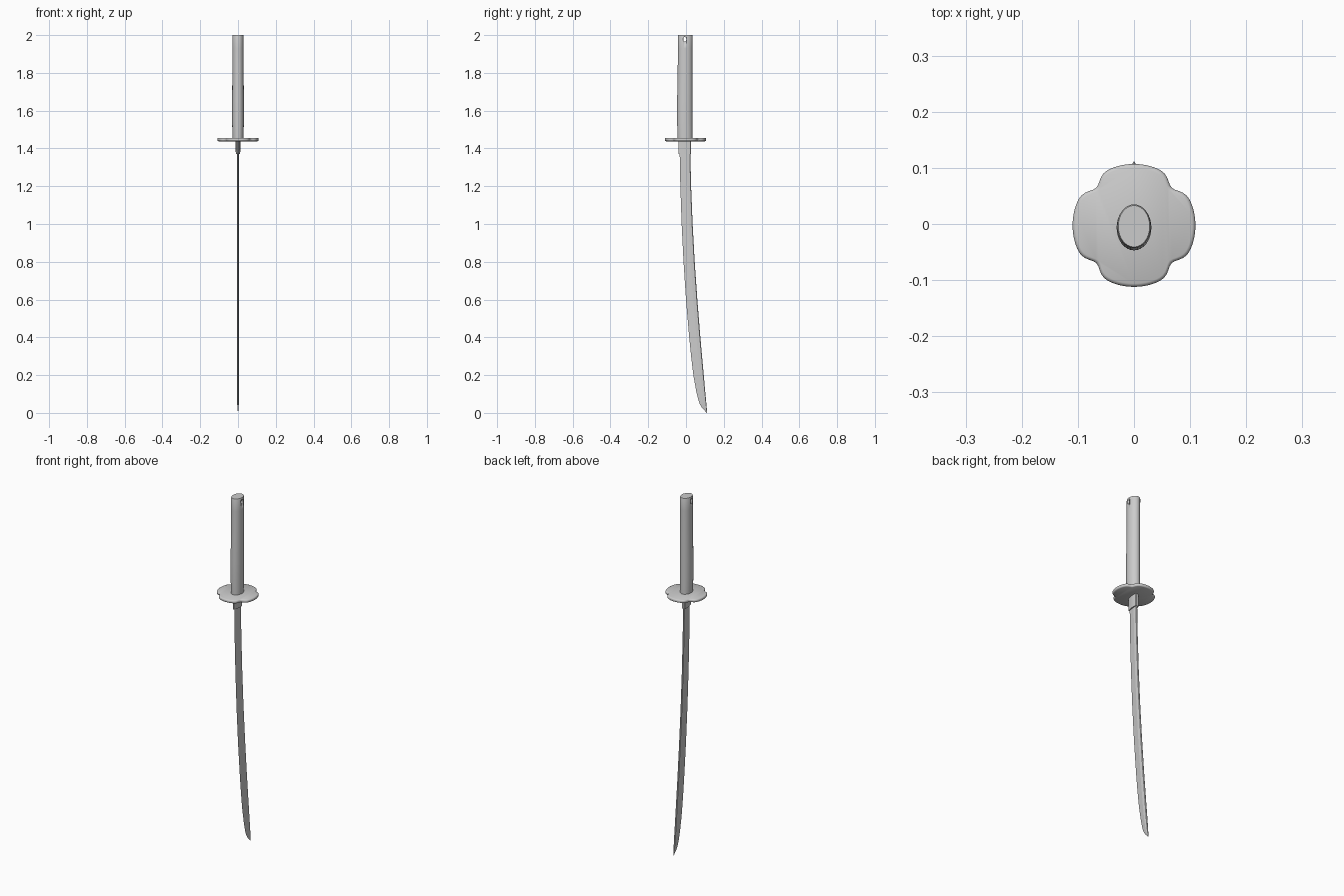
import bpy, bmesh, math

if "Cube" in bpy.data.objects:
    bpy.data.objects.remove(bpy.data.objects["Cube"])


def loft(name, rings, angle=30):
    """Skin a stack of equal-length point rings and cap both ends."""
    bm = bmesh.new()
    vs = [[bm.verts.new(p) for p in r] for r in rings]
    n = len(rings[0])
    for a, b in zip(vs, vs[1:]):
        for i in range(n):
            j = (i + 1) % n
            bm.faces.new((a[i], a[j], b[j], b[i]))
    bm.faces.new(vs[0][::-1])
    bm.faces.new(vs[-1])
    bmesh.ops.recalc_face_normals(bm, faces=bm.faces)
    me = bpy.data.meshes.new(name)
    bm.to_mesh(me)
    bm.free()
    ob = bpy.data.objects.new(name, me)
    bpy.context.collection.objects.link(ob)
    bpy.ops.object.select_all(action='DESELECT')
    ob.select_set(True)
    bpy.context.view_layer.objects.active = ob
    bpy.ops.object.shade_smooth_by_angle(angle=math.radians(angle))
    return ob


def ellipse(z, y0, y1, rx, n=32):
    cy, ry = (y0 + y1) / 2, (y1 - y0) / 2
    return [(rx * math.cos(t), cy + ry * math.sin(t), z)
            for t in (2 * math.pi * i / n for i in range(n))]


# Blade: z, cutting edge y, spine y
stations = [(0.0, 0.109, 0.112), (0.012, 0.099, 0.1105), (0.025, 0.086, 0.110),
            (0.045, 0.074, 0.108), (0.07, 0.065, 0.106), (0.11, 0.055, 0.102),
            (0.2, 0.039, 0.094), (0.3, 0.027, 0.085), (0.4, 0.017, 0.076),
            (0.6, 0.0, 0.060), (0.8, -0.013, 0.046), (1.0, -0.023, 0.035),
            (1.2, -0.030, 0.027), (1.45, -0.035, 0.021)]


def blade_ring(z, e, s):
    w = s - e
    t = 0.0055 * min(1, w / 0.045)
    ridge, back = e + 0.65 * w, s - 0.05 * w
    return [(0, e, z), (t, ridge, z), (0.75 * t, back, z), (0, s, z),
            (-0.75 * t, back, z), (-t, ridge, z)]


loft("blade", [blade_ring(*s) for s in stations], 12)


# Blade collar: wedge section, narrow toward the cutting edge
def collar_ring(z, k):
    half = [(0.003, -0.040), (0.010, -0.018), (0.013, 0.010), (0.011, 0.023), (0.006, 0.027)]
    pts = half + [(-x, y) for x, y in reversed(half)]
    return [(x * k, y, z) for x, y in pts]


loft("collar", [collar_ring(1.37, 0.9), collar_ring(1.445, 1.0)])


# Guard: four-lobed plate with rounded rim
def guard_ring(z, inset, n=96):
    pts = []
    for i in range(n):
        t = 2 * math.pi * i / n
        r = 0.1095 - 0.0145 * abs(math.sin(2 * t)) ** 14 - inset
        pts.append((r * math.cos(t), r * math.sin(t) - 0.0025, z))
    return pts


loft("guard", [guard_ring(1.438, 0.006), guard_ring(1.440, 0.002), guard_ring(1.444, 0),
               guard_ring(1.450, 0), guard_ring(1.454, 0.002), guard_ring(1.456, 0.006)], 50)

# Handle: oval grip, slightly fuller low on the edge side
handle = loft("handle", [ellipse(*r) for r in (
    (1.45, -0.044, 0.034, 0.029), (1.54, -0.047, 0.034, 0.031), (1.65, -0.047, 0.034, 0.031),
    (1.80, -0.044, 0.034, 0.030), (1.93, -0.043, 0.034, 0.030), (1.994, -0.043, 0.035, 0.030),
    (2.0, -0.041, 0.033, 0.028))], 40)

# Cord hole through the handle near the top
hole = loft("hole_cutter", [[(x, -0.006 + 0.008 * math.cos(t), 1.978 + 0.013 * math.sin(t))
                             for t in (2 * math.pi * i / 16 for i in range(16))]
                            for x in (-0.06, 0.06)])
hole.hide_render = True
hole.hide_viewport = True
cut = handle.modifiers.new("cord_hole", 'BOOLEAN')
cut.operation = 'DIFFERENCE'
cut.solver = 'EXACT'
cut.object = hole
